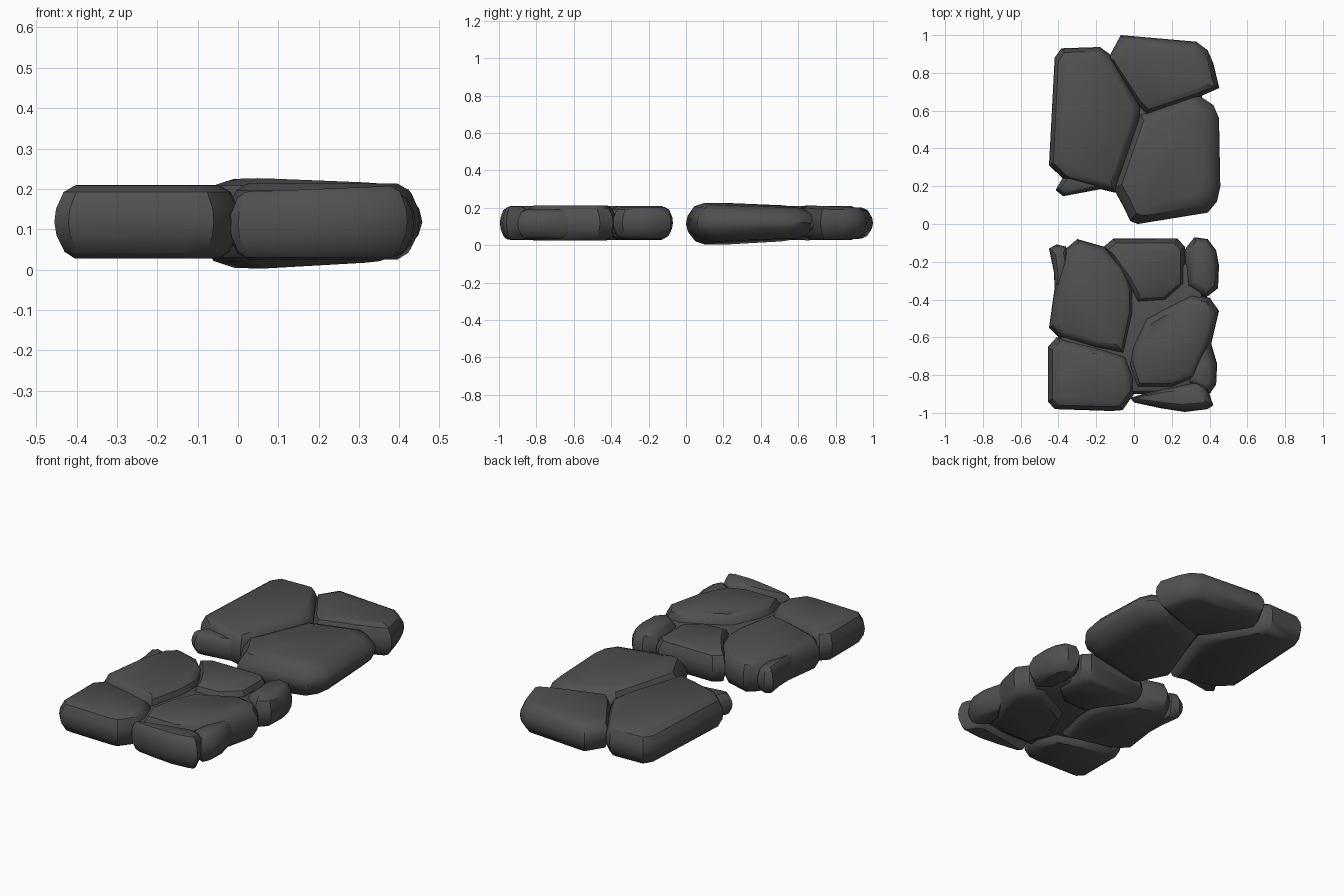
import bpy, bmesh, math
from mathutils import Vector

if "Cube" in bpy.data.objects:
    bpy.data.objects.remove(bpy.data.objects["Cube"])

stone_mat = bpy.data.materials.new("dark grey stone")
stone_mat.diffuse_color = (0.08, 0.08, 0.08, 1)
stone_mat.use_nodes = True
stone_mat.node_tree.nodes["Principled BSDF"].inputs["Base Color"].default_value = stone_mat.diffuse_color

# Cross-section of a worn stone: (inset share, height share)
PROFILE = [(1.0, 0.0), (0.5, 0.09), (0.1, 0.32), (0.0, 0.5),
           (0.08, 0.68), (0.45, 0.91), (1.0, 1.0)]


def stone(name, outline, z0, z1, inset=0.07, tilt_top=(0, 0), tilt_bottom=(0, 0)):
    """Closed pebble slab from a plan outline, with rounded rim and tilted faces."""
    pts = [Vector((x, y)) for x, y in outline]
    lo = Vector((min(p.x for p in pts), min(p.y for p in pts)))
    hi = Vector((max(p.x for p in pts), max(p.y for p in pts)))
    c, half = (lo + hi) / 2, (hi - lo) / 2
    bm = bmesh.new()
    rings = []
    for share, h in PROFILE:
        kx = min(0.55, inset * share / half.x)
        ky = min(0.55, inset * share / half.y)
        ring = []
        for p in pts:
            q = Vector((p.x + (c.x - p.x) * kx, p.y + (c.y - p.y) * ky))
            d = q - c
            bottom = z0 + d.x * tilt_bottom[0] + d.y * tilt_bottom[1]
            top = z1 + d.x * tilt_top[0] + d.y * tilt_top[1]
            ring.append(bm.verts.new((q.x, q.y, bottom + (top - bottom) * h)))
        rings.append(ring)
    n = len(pts)
    for a, b in zip(rings, rings[1:]):
        for i in range(n):
            j = (i + 1) % n
            bm.faces.new((a[i], a[j], b[j], b[i]))
    bm.faces.new(rings[0])
    bm.faces.new(rings[-1])
    bmesh.ops.recalc_face_normals(bm, faces=bm.faces)
    me = bpy.data.meshes.new(name)
    bm.to_mesh(me)
    bm.free()
    me.materials.append(stone_mat)
    ob = bpy.data.objects.new(name, me)
    bpy.context.collection.objects.link(ob)
    bpy.ops.object.select_all(action='DESELECT')
    ob.select_set(True)
    bpy.context.view_layer.objects.active = ob
    bpy.ops.object.shade_smooth_by_angle(angle=math.radians(35))


# Rear slab: three large stones and a chip
stone("rear_slab_back_stone",
      [(-.07, 1), (.33, .965), (.39, .92), (.42, .85), (.452, .72), (.35, .675),
       (.07, .58), (.02, .63), (-.135, .88)], .03, .207, .06, (0, -.04), (0, .03))
stone("rear_slab_left_stone",
      [(-.42, .88), (-.385, .93), (-.18, .937), (-.13, .9), (.035, .63), (.03, .55),
       (-.10, .165), (-.20, .19), (-.37, .235), (-.45, .31)], .028, .208, .05)
stone("rear_slab_right_stone",
      [(.03, .58), (.33, .69), (.42, .63), (.45, .56), (.457, .2), (.44, .12),
       (.39, .06), (.02, 0), (-.02, .015), (-.05, .08), (-.11, .19)],
      .018, .215, .1, (-.035, -.03), (.05, .04))
stone("rear_slab_chip",
      [(-.415, .18), (-.375, .147), (-.2, .18), (-.1, .2), (-.12, .3), (-.34, .3),
       (-.38, .24)], .05, .17, .03)

# Front slab: large stones
stone("front_slab_left_stone",
      [(-.36, -.13), (-.30, -.08), (-.16, -.12), (-.05, -.22), (.0, -.36), (.0, -.47),
       (-.05, -.69), (-.2, -.66), (-.40, -.6), (-.45, -.55), (-.415, -.3)],
      .028, .21, .05)
stone("front_slab_back_stone",
      [(-.16, -.12), (-.11, -.078), (.23, -.078), (.27, -.12), (.27, -.32),
       (.17, -.41), (.02, -.42), (-.04, -.3)], .03, .208, .05)
stone("front_slab_right_stone",
      [(.06, -.5), (.15, -.45), (.31, -.37), (.40, -.39), (.45, -.46), (.41, -.63),
       (.32, -.82), (.2, -.87), (.01, -.87), (-.03, -.75), (-.01, -.65)],
      .025, .213, .055)
stone("front_slab_corner_stone",
      [(-.455, -.65), (-.41, -.6), (-.2, -.65), (-.04, -.70), (.005, -.82), (.0, -.9),
       (-.06, -.985), (-.12, -.99), (-.42, -.98), (-.455, -.94)], .028, .208, .05)

# Front slab: small edge stones
stone("front_slab_back_corner_stone",
      [(.265, -.14), (.32, -.07), (.39, -.08), (.435, -.14), (.45, -.22), (.445, -.34),
       (.38, -.39), (.28, -.33)], .035, .205, .045)
stone("front_slab_front_stone",
      [(-.02, -.92), (.15, -.87), (.34, -.83), (.385, -.86), (.42, -.96), (.39, -.98),
       (.27, -.995), (.14, -.975), (.0, -.945)], .03, .2, .04, (.04, 0))
stone("front_slab_side_chip",
      [(.405, -.62), (.44, -.74), (.435, -.85), (.40, -.9), (.28, -.85), (.3, -.72)],
      .035, .19, .045)
stone("front_slab_left_chip",
      [(-.45, -.13), (-.41, -.108), (-.36, -.12), (-.32, -.25), (-.36, -.42),
       (-.415, -.42), (-.425, -.25)], .045, .19, .035)

# Low core stones that fill the joints between neighbours
stone("front_slab_core",
      [(-.36, -.2), (.36, -.2), (.38, -.5), (.34, -.9), (-.36, -.9), (-.4, -.6)],
      .06, .165, .03)
stone("rear_slab_core",
      [(-.2, .3), (-.1, .8), (.2, .8), (.36, .68), (.3, .2), (0, .2)],
      .08, .14, .03)
